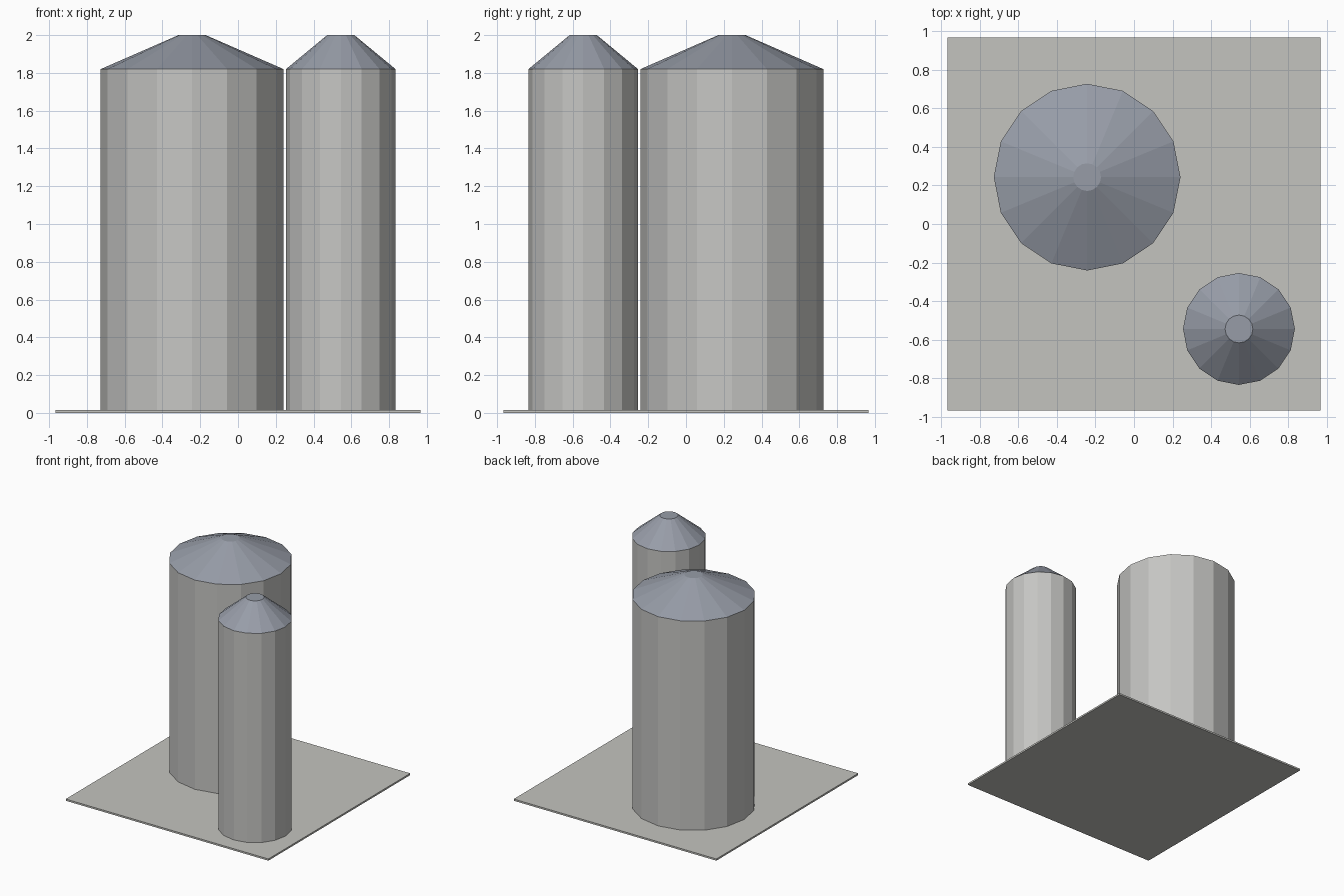
import bpy
import bmesh
from mathutils import Matrix

default = bpy.data.objects.get("Cube")
if default:
    bpy.data.objects.remove(default, do_unlink=True)


def make_material(name, rgb):
    mat = bpy.data.materials.new(name)
    mat.use_nodes = True
    color = (*rgb, 1.0)
    mat.diffuse_color = color
    mat.node_tree.nodes["Principled BSDF"].inputs["Base Color"].default_value = color
    return mat


def finish(name, bm, mat):
    mesh = bpy.data.meshes.new(name)
    bm.to_mesh(mesh)
    bm.free()
    mesh.materials.append(mat)
    obj = bpy.data.objects.new(name, mesh)
    bpy.context.collection.objects.link(obj)
    return obj


def frustum(name, x, y, z0, z1, r0, r1, mat):
    bm = bmesh.new()
    bmesh.ops.create_cone(
        bm, cap_ends=True, segments=SIDES, radius1=r0, radius2=r1, depth=z1 - z0,
        matrix=Matrix.Translation((x, y, (z0 + z1) / 2)))
    return finish(name, bm, mat)


SIDES = 16
PAD_HALF = 0.967
PAD_TOP = 0.015
EAVE = 1.82
TOP = 2.0
VENT_RADIUS = 0.072

concrete = make_material("pale concrete", (0.55, 0.55, 0.52))
steel = make_material("wall steel grey", (0.56, 0.56, 0.545))
roof_blue = make_material("roof blue grey", (0.31, 0.335, 0.39))

# Ground pad
bm = bmesh.new()
bmesh.ops.create_cube(
    bm, size=1, matrix=Matrix.Translation((0, 0, PAD_TOP / 2))
    @ Matrix.Diagonal((2 * PAD_HALF, 2 * PAD_HALF, PAD_TOP, 1)))
finish("ground_pad", bm, concrete)

# Silos: faceted wall with a truncated conical roof
for label, x, y, radius in (("large", -0.243, 0.243, 0.484),
                            ("small", 0.544, -0.544, 0.29)):
    frustum(label + "_silo_wall", x, y, PAD_TOP, EAVE, radius, radius, steel)
    frustum(label + "_silo_roof", x, y, EAVE, TOP, radius, VENT_RADIUS, roof_blue)
